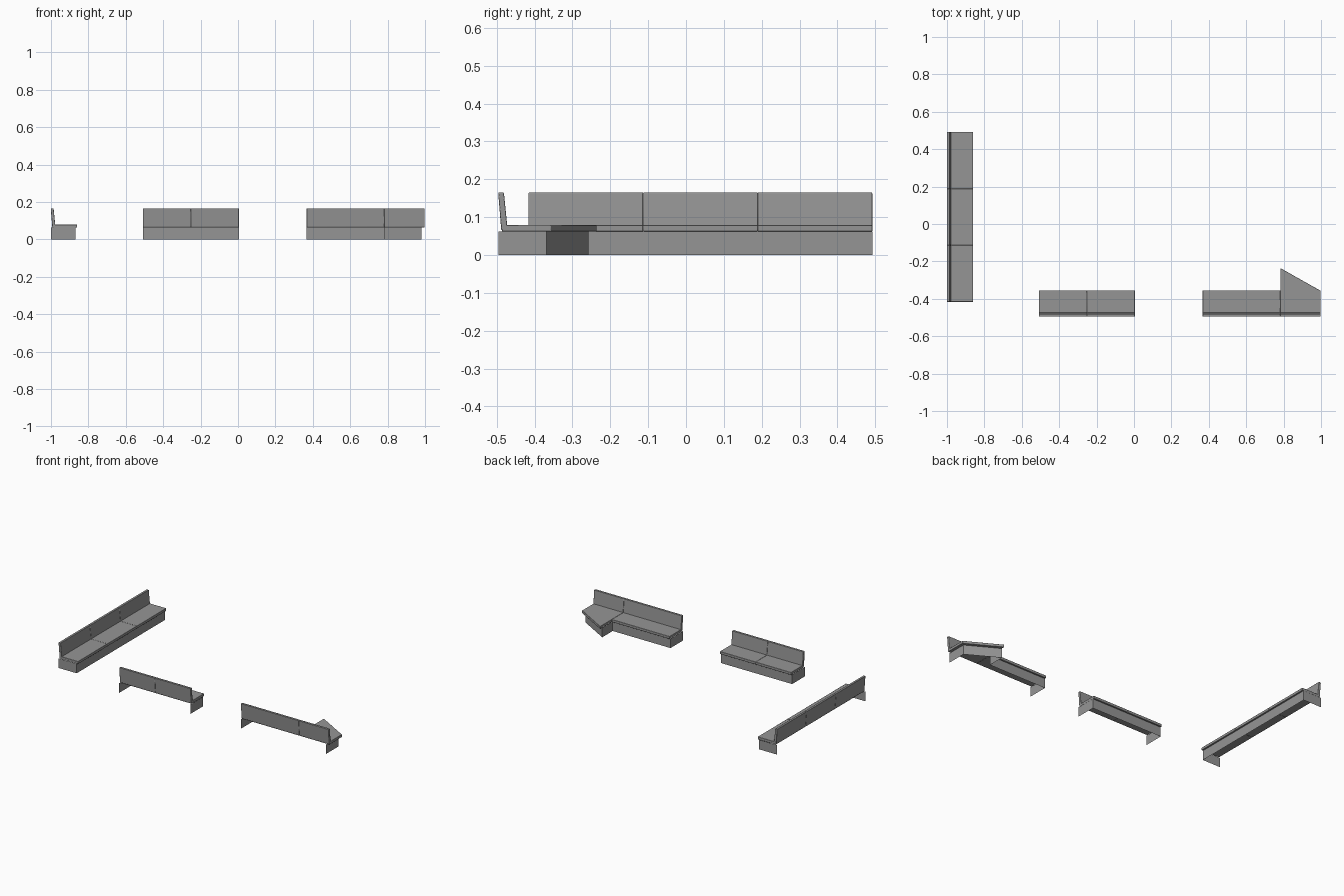
import bpy
import bmesh
from mathutils import Matrix

cube = bpy.data.objects.get("Cube")
if cube:
    bpy.data.objects.remove(cube)

grey = bpy.data.materials.new("mid_grey")
grey.use_nodes = True
COLOUR = (0.3, 0.3, 0.3, 1)
grey.diffuse_color = COLOUR
grey.node_tree.nodes["Principled BSDF"].inputs["Base Color"].default_value = COLOUR

BASE_TOP, SEAT_TOP = 0.062, 0.079
BACK, FRONT, BASE_FRONT = -0.495, -0.355, -0.365


def finish(bm, name, place, bevel=0):
    bm.transform(place)
    bmesh.ops.recalc_face_normals(bm, faces=bm.faces)
    mesh = bpy.data.meshes.new(name)
    bm.to_mesh(mesh)
    bm.free()
    mesh.materials.append(grey)
    obj = bpy.data.objects.new(name, mesh)
    bpy.context.collection.objects.link(obj)
    if bevel:
        mod = obj.modifiers.new("soft_edges", "BEVEL")
        mod.width = bevel
        mod.segments = 2
        bpy.ops.object.select_all(action="DESELECT")
        bpy.context.view_layer.objects.active = obj
        obj.select_set(True)
        bpy.ops.object.shade_smooth_by_angle()


def prism(name, points, offset, place, bevel):
    """Closed solid from a polygon pushed along an offset."""
    bm = bmesh.new()
    face = bm.faces.new([bm.verts.new(p) for p in points])
    top = bmesh.ops.extrude_face_region(bm, geom=[face])["geom"]
    moved = [v for v in top if isinstance(v, bmesh.types.BMVert)]
    bmesh.ops.translate(bm, verts=moved, vec=offset)
    finish(bm, name, place, bevel)


def seat(name, outline, place):
    prism(name, [(x, y, BASE_TOP) for x, y in outline],
          (0, 0, SEAT_TOP - BASE_TOP), place, 0.002)


def backrest(name, x0, x1, place):
    profile = [(-0.488, 0.066), (-0.471, 0.066), (-0.481, 0.165), (-0.496, 0.165)]
    prism(name, [(x0, y, z) for y, z in profile], (x1 - x0, 0, 0), place, 0.002)


def plinth(name, path, place):
    """Thin upright panels under the seat, open at the back."""
    bm = bmesh.new()
    rows = [[bm.verts.new((x, y, z)) for x, y in path] for z in (0, BASE_TOP)]
    for i in range(len(path) - 1):
        bm.faces.new((rows[0][i], rows[0][i + 1], rows[1][i + 1], rows[1][i]))
    finish(bm, name, place)


def straight_bench(name, x0, x1, count, place):
    plinth(name + "_base", [(x0, BACK), (x0, BASE_FRONT), (x1, BASE_FRONT), (x1, BACK)], place)
    step = (x1 - x0) / count
    for i in range(count):
        a, b = x0 + i * step, x0 + (i + 1) * step
        seat(f"{name}_seat_{i + 1}", [(a, -0.486), (b, -0.486), (b, FRONT), (a, FRONT)], place)
        backrest(f"{name}_back_{i + 1}", a, b, place)


here = Matrix.Identity(4)

# Two-seat bench
straight_bench("short_bench", -0.508, 0.005, 2, here)

# Three-seat bench, turned to face +x along the left edge of the layout
turned = Matrix.Translation((-0.505, 0.038, 0)) @ Matrix.Rotation(-1.570796, 4, "Z")
straight_bench("long_bench", -0.454, 0.454, 3, turned)

# Bench with an angled end seat
LEFT, STEP, RIGHT = 0.367, 0.783, 0.998
plinth("corner_bench_base",
       [(LEFT, BACK), (LEFT, BASE_FRONT), (STEP, BASE_FRONT), (STEP, -0.257),
        (0.98, -0.369), (0.98, BACK)], here)
seat("corner_bench_seat", [(LEFT, -0.486), (STEP, -0.486), (STEP, FRONT), (LEFT, FRONT)], here)
seat("corner_bench_angled_seat",
     [(STEP, -0.486), (RIGHT, -0.486), (RIGHT, -0.357), (STEP, -0.236)], here)
backrest("corner_bench_back", LEFT, STEP, here)
backrest("corner_bench_angled_back", STEP, RIGHT, here)
